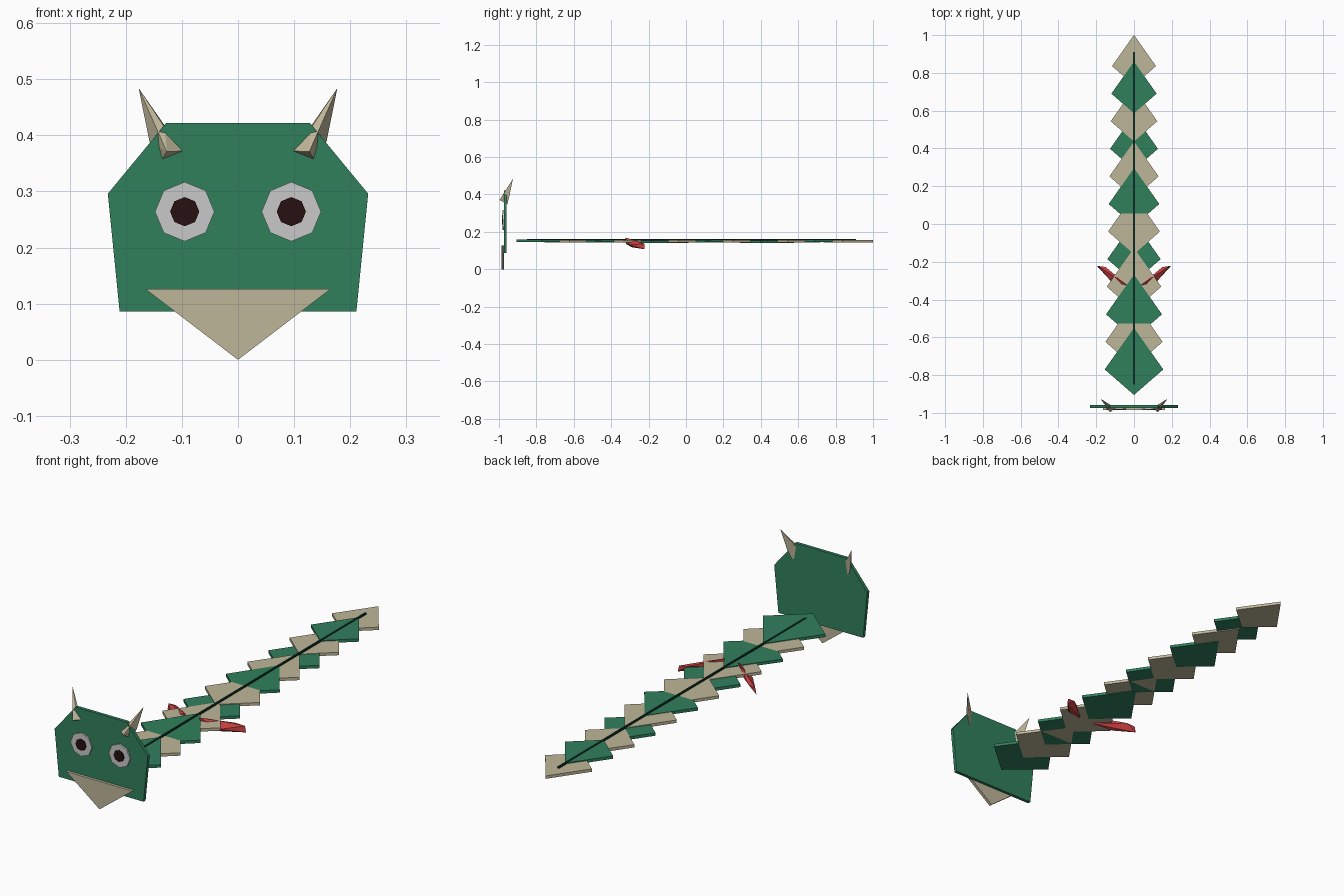
import bpy, bmesh, math
from mathutils import Vector, Matrix

cube = bpy.data.objects.get("Cube")
if cube:
    bpy.data.objects.remove(cube, do_unlink=True)


def material(name, r, g, b):
    m = bpy.data.materials.new(name)
    m.use_nodes = True
    m.diffuse_color = (r, g, b, 1)
    m.node_tree.nodes["Principled BSDF"].inputs["Base Color"].default_value = (r, g, b, 1)
    return m


GREEN = material("green", 0.03, 0.215, 0.108)
BEIGE = material("beige", 0.52, 0.47, 0.32)
WHITE = material("eye white", 0.58, 0.58, 0.58)
PUPIL = material("pupil black", 0.02, 0.005, 0.005)
RED = material("red", 0.58, 0.05, 0.055)
DARK = material("dark green", 0.004, 0.025, 0.015)


def finish(name, bm, mat):
    bmesh.ops.recalc_face_normals(bm, faces=bm.faces)
    mesh = bpy.data.meshes.new(name)
    bm.to_mesh(mesh)
    bm.free()
    mesh.materials.append(mat)
    obj = bpy.data.objects.new(name, mesh)
    bpy.context.collection.objects.link(obj)
    return obj


def prism(name, points, thickness, mat):
    """Solid from 3D outline points, extruded by the thickness vector."""
    bm = bmesh.new()
    face = bm.faces.new([bm.verts.new(p) for p in points])
    new = bmesh.ops.extrude_face_region(bm, geom=[face])["geom"]
    moved = [v for v in new if isinstance(v, bmesh.types.BMVert)]
    bmesh.ops.translate(bm, verts=moved, vec=Vector(thickness))
    return finish(name, bm, mat)


def hull(name, points, mat):
    bm = bmesh.new()
    for p in points:
        bm.verts.new(p)
    bmesh.ops.convex_hull(bm, input=bm.verts)
    return finish(name, bm, mat)


def disc(name, x, z, radius, front, back, mat):
    ring = [(x + radius * math.cos(i * math.pi / 4), back,
             z + radius * math.sin(i * math.pi / 4)) for i in range(8)]
    return prism(name, ring, (0, front - back, 0), mat)


# Head plate and beak
half = [(0.128, 0.422), (0.232, 0.296), (0.211, 0.086)]
outline = half + [(-x, z) for x, z in reversed(half)]
prism("head", [(x, -0.974, z) for x, z in outline], (0, 0.015, 0), GREEN)
prism("beak", [(-0.165, -0.986, 0.126), (0.165, -0.986, 0.126), (0, -0.986, 0)],
      (0, 0.014, 0), BEIGE)

# Eyes, horns and claws, mirrored left and right
horn = [(0.177, -0.925, 0.484), (0.127, -0.997, 0.371), (0.099, -0.974, 0.372),
        (0.141, -0.955, 0.347), (0.158, -0.945, 0.39), (0.13, -0.968, 0.413)]
claw = [(0.035, -0.325, 0.17), (0.04, -0.32, 0.135), (0.12, -0.305, 0.132),
        (0.12, -0.268, 0.152), (0.12, -0.29, 0.118), (0.196, -0.222, 0.107),
        (0.19, -0.222, 0.135), (0.15, -0.228, 0.14)]
for side, s in (("left", 1), ("right", -1)):
    disc(side + "_eye", s * 0.095, 0.264, 0.053, -0.981, -0.974, WHITE)
    disc(side + "_pupil", s * 0.095, 0.264, 0.026, -0.985, -0.981, PUPIL)
    hull(side + "_horn", [(s * x, y, z) for x, y, z in horn], BEIGE)
    hull(side + "_claw", [(s * x, y, z) for x, y, z in claw], RED)

# Tapering row of overlapping kite-shaped body plates: small lift (mm) and tilt
lifts = [3, 0, 0.5, -1, -3, 0, 0.5, 0, -3, -1, 3, -1]
for i, lift in enumerate(lifts):
    k = 1 - 0.25 * i / 11
    y = -0.77 + 0.146 * i
    tilt = 0.01 if i in (2, 6) else 0
    kite = [(0, -0.135), (0.155, 0), (0, 0.22), (-0.155, 0)]
    pts = [(px * k, y + py * k, 0.144 + lift / 1000 + tilt * py * k) for px, py in kite]
    prism("body_plate_%d" % (i + 1), pts, (0, 0, 0.013), BEIGE if i % 2 else GREEN)

# Spine rod along the top of the plates
bm = bmesh.new()
bmesh.ops.create_cube(bm, size=1, matrix=Matrix.Translation((0, 0.03, 0.158))
                      @ Matrix.Diagonal((0.009, 1.76, 0.009, 1)))
finish("spine_rod", bm, DARK)
